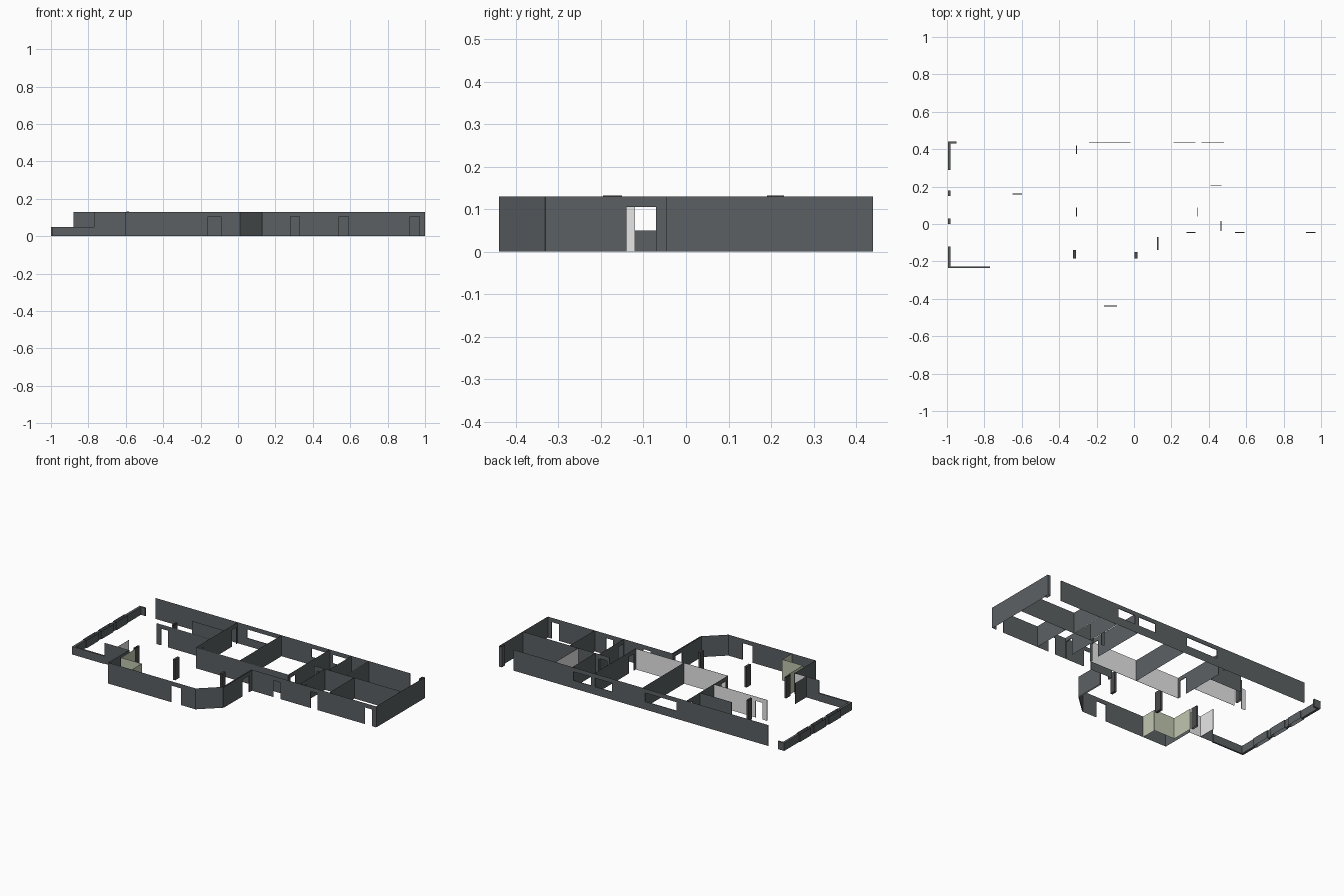
import bpy, bmesh, math
from mathutils import Vector

if "Cube" in bpy.data.objects:
    bpy.data.objects.remove(bpy.data.objects["Cube"])


def material(name, rgb):
    m = bpy.data.materials.new(name)
    m.diffuse_color = (*rgb, 1)
    m.use_nodes = True
    m.node_tree.nodes["Principled BSDF"].inputs["Base Color"].default_value = m.diffuse_color
    return m


SLATE = material("slate_wall", (0.105, 0.118, 0.125))
LIGHT = material("light_grey_wall", (0.80, 0.80, 0.80))
OLIVE = material("olive_wall", (0.52, 0.57, 0.43))
DARK = material("dark_column", (0.07, 0.07, 0.072))
MATS = [SLATE, LIGHT, OLIVE, DARK]

H = 0.13        # wall height
DOOR = 0.105    # door head height
SILL = 0.05     # window sill height
T = 0.004       # wall thickness


def finish(bm, name):
    me = bpy.data.meshes.new(name)
    bm.to_mesh(me)
    bm.free()
    ob = bpy.data.objects.new(name, me)
    for m in MATS:
        me.materials.append(m)
    bpy.context.collection.objects.link(ob)
    return ob


def wall(name, p, q, doors=(), windows=(), left=SLATE, right=SLATE, t=T, h=H):
    """Hollow wall, open on top, from p to q; openings are (start, end) along it."""
    p, q = Vector((*p, 0)), Vector((*q, 0))
    length = (q - p).length
    d = (q - p).normalized()
    n = Vector((-d.y, d.x, 0)) * t / 2
    bm = bmesh.new()

    def face(pts, mat=SLATE):
        f = bm.faces.new([bm.verts.new(p + d * s + n * k + Vector((0, 0, z))) for s, k, z in pts])
        f.material_index = MATS.index(mat)

    def panel(a, b, z0, z1):
        face([(b, 1, z0), (a, 1, z0), (a, 1, z1), (b, 1, z1)], left)
        face([(a, -1, z0), (b, -1, z0), (b, -1, z1), (a, -1, z1)], right)

    def jamb(s, z0, z1, out):
        pts = [(s, -1, z0), (s, 1, z0), (s, 1, z1), (s, -1, z1)]
        face(pts if out > 0 else pts[::-1])

    holes = sorted([(a, b, 0) for a, b in doors] + [(a, b, SILL) for a, b in windows])
    at = 0
    for a, b, z in holes:
        panel(at, a, 0, h)
        panel(a, b, DOOR, h)
        face([(a, 1, DOOR), (b, 1, DOOR), (b, -1, DOOR), (a, -1, DOOR)])
        if z:
            panel(a, b, 0, z)
            face([(a, -1, z), (b, -1, z), (b, 1, z), (a, 1, z)])
        jamb(a, z, DOOR, 1)
        jamb(b, z, DOOR, -1)
        at = b
    panel(at, length, 0, h)
    jamb(0, 0, h, -1)
    jamb(length, 0, h, 1)
    return finish(bm, name)


def block(name, x0, x1, y0, y1, h, mat=SLATE):
    """Solid upright block standing on the ground."""
    bm = bmesh.new()
    bmesh.ops.create_cube(bm, size=1)
    for v in bm.verts:
        v.co = ((x0 + x1) / 2 + v.co.x * (x1 - x0), (y0 + y1) / 2 + v.co.y * (y1 - y0), (v.co.z + .5) * h)
    for f in bm.faces:
        f.material_index = MATS.index(mat)
    return finish(bm, name)


# outer shell: back wall with windows, right end, front with doors
B, F = 0.435, -0.045
wall("back_wall", (-.88, B), (.90, B),
     windows=[(a + .88, b + .88) for a, b in ((-.24, -.02), (.21, .33), (.36, .48))])
wall("right_wall", (.998, F), (.998, .41))
wall("right_back_post", (.99, .41), (.99, .44), t=.02)
wall("front_right_wall", (.125, F), (.998, F),
     doors=[(a - .125, a - .075) for a in (.28, .54, .92)])

# bay at the front
wall("bay_side_wall", (.127, -.33), (.127, F), doors=[(.19, .26)], t=.008)
wall("bay_corner_wall", (.01, -.438), (.127, -.33))
wall("bay_front_wall", (-.60, -.438), (.01, -.438), doors=[(.44, .51)])
wall("alcove_side_wall", (-.60, -.438), (-.60, -.23))
wall("alcove_back_wall", (-.68, -.23), (-.602, -.23), left=LIGHT)
wall("entry_front_wall", (-.77, -.23), (-.68, -.23))
wall("entry_side_wall", (-.68, -.228), (-.68, -.12), right=LIGHT)

# stepped olive lining inside the alcove
wall("lining_right", (-.435, -.436), (-.435, -.34), left=OLIVE, right=OLIVE)
wall("lining_middle", (-.578, -.34), (-.435, -.34), left=OLIVE, right=OLIVE)
wall("lining_left", (-.58, -.34), (-.58, -.20), left=OLIVE, right=OLIVE)

# low terrace wall on the left, with hollow planter panels between solid blocks
for i, (y0, y1) in enumerate(((-.236, -.12), (0, .03), (.15, .18), (.29, .44))):
    block("terrace_wall_%d" % i, -.995, -.98, y0, y1, SILL)
for i, (y0, y1) in enumerate(((-.12, 0), (.03, .15), (.18, .29))):
    wall("terrace_panel_%d" % i, (-.9875, y0), (-.9875, y1), t=.025, h=SILL)
block("terrace_front_wall", -.98, -.77, -.236, -.226, SILL)
block("terrace_back_return", -.98, -.95, .43, .44, SILL)

# columns
block("column_left", -.326, -.31, -.185, -.14, .13, DARK)
block("column_right", .003, .018, -.185, -.15, .13, DARK)
wall("entry_pier", (-.59, -.195), (-.59, -.15), left=DARK, right=DARK, t=.012, h=.132)
wall("left_room_pier", (-.59, .19), (-.59, .23), left=DARK, right=DARK, t=.012, h=.132)

# inner rooms
wall("corridor_wall", (-.307, .02), (.338, .02), left=LIGHT)
wall("left_room_front_wall", (-.68, .16), (-.31, .16), doors=[(.03, .08)], left=LIGHT)
wall("left_room_partition", (-.53, .30), (-.31, .30))
wall("left_cross_wall", (-.307, .022), (-.307, B), doors=[(.017, .067), (.352, .397)])
wall("middle_cross_wall", (0, .022), (0, B))
wall("right_cross_wall", (.338, .022), (.338, B), doors=[(.017, .067)])
wall("hall_cross_wall", (.465, F), (.465, .20), doors=[(.008, .06)])
wall("hall_back_wall", (.39, .204), (.994, .204), doors=[(.02, .077)])
wall("bath_window_wall", (.49, .206), (.49, B))
wall("bath_cross_wall", (.61, .206), (.61, B), left=LIGHT)
wall("front_room_divider", (.67, F), (.67, .202))
